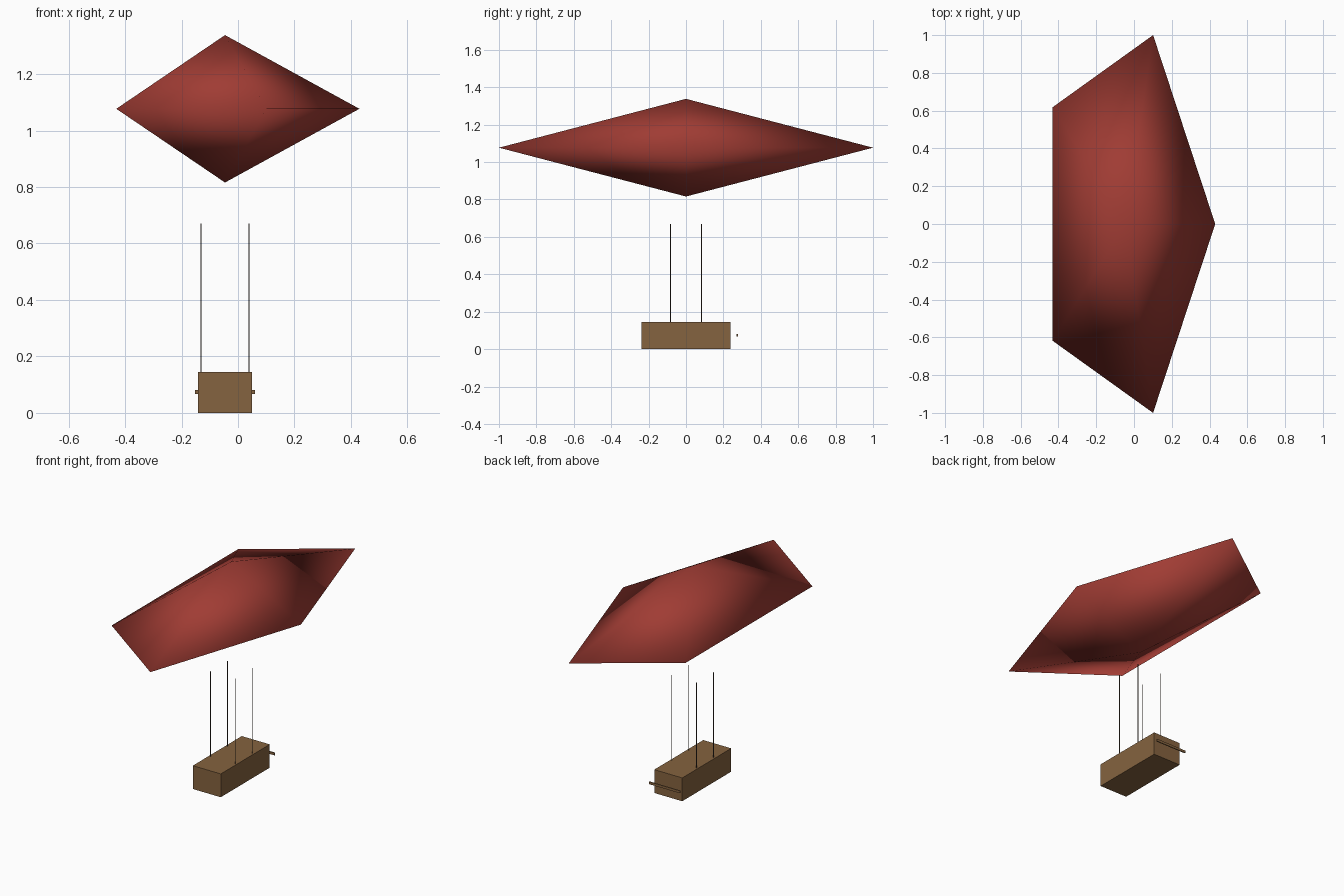
import bpy, bmesh, math
from mathutils import Matrix, Vector

cube = bpy.data.objects.get("Cube")
if cube:
    bpy.data.objects.remove(cube, do_unlink=True)

CX = -0.046  # shared centre line of envelope and gondola


def material(name, rgb):
    mat = bpy.data.materials.new(name)
    mat.use_nodes = True
    colour = (*rgb, 1.0)
    mat.diffuse_color = colour
    mat.node_tree.nodes["Principled BSDF"].inputs["Base Color"].default_value = colour
    return mat


red = material("red_fabric", (0.35, 0.045, 0.034))
wood = material("brown_wood", (0.235, 0.125, 0.05))
cord = material("dark_rope", (0.09, 0.065, 0.045))


def add_object(name, bm, mat, smooth=False):
    bmesh.ops.recalc_face_normals(bm, faces=bm.faces)
    for face in bm.faces:
        face.smooth = smooth
    mesh = bpy.data.meshes.new(name)
    bm.to_mesh(mesh)
    bm.free()
    mesh.materials.append(mat)
    obj = bpy.data.objects.new(name, mesh)
    bpy.context.collection.objects.link(obj)
    return obj


def box(name, centre, size, mat):
    bm = bmesh.new()
    matrix = Matrix.Translation(centre) @ Matrix.Diagonal((*size, 1))
    bmesh.ops.create_cube(bm, size=1, matrix=matrix)
    return add_object(name, bm, mat)


# Envelope: smooth five-sided double pyramid stretched along y
bm = bmesh.new()
mid_z, rx, ry, rz = 1.077, 0.476, 1.0515, 0.261
ring = []
for i in range(5):
    a = math.tau * i / 5
    ring.append(bm.verts.new((CX + rx * math.cos(a), ry * math.sin(a), mid_z)))
for side in (1, -1):
    tip = bm.verts.new((CX, 0, mid_z + side * rz))
    for i in range(5):
        bm.faces.new((ring[i], ring[(i + 1) % 5], tip))
add_object("balloon_envelope", bm, red, smooth=True)

# Gondola and the crossbar behind it
box("gondola", Vector((CX, 0, 0.072)), (0.191, 0.478, 0.144), wood)
box("rear_crossbar", Vector((CX, 0.274, 0.074)), (0.213, 0.006, 0.015), wood)

# Four suspension ropes
for x_side, x_name in ((-1, "right"), (1, "left")):
    for y_side, y_name in ((-1, "front"), (1, "back")):
        bm = bmesh.new()
        centre = (CX + x_side * 0.085, y_side * 0.083, 0.405)
        bmesh.ops.create_cone(bm, cap_ends=True, segments=6, radius1=0.0025,
                              radius2=0.0025, depth=0.53,
                              matrix=Matrix.Translation(centre))
        add_object(f"rope_{y_name}_{x_name}", bm, cord)
